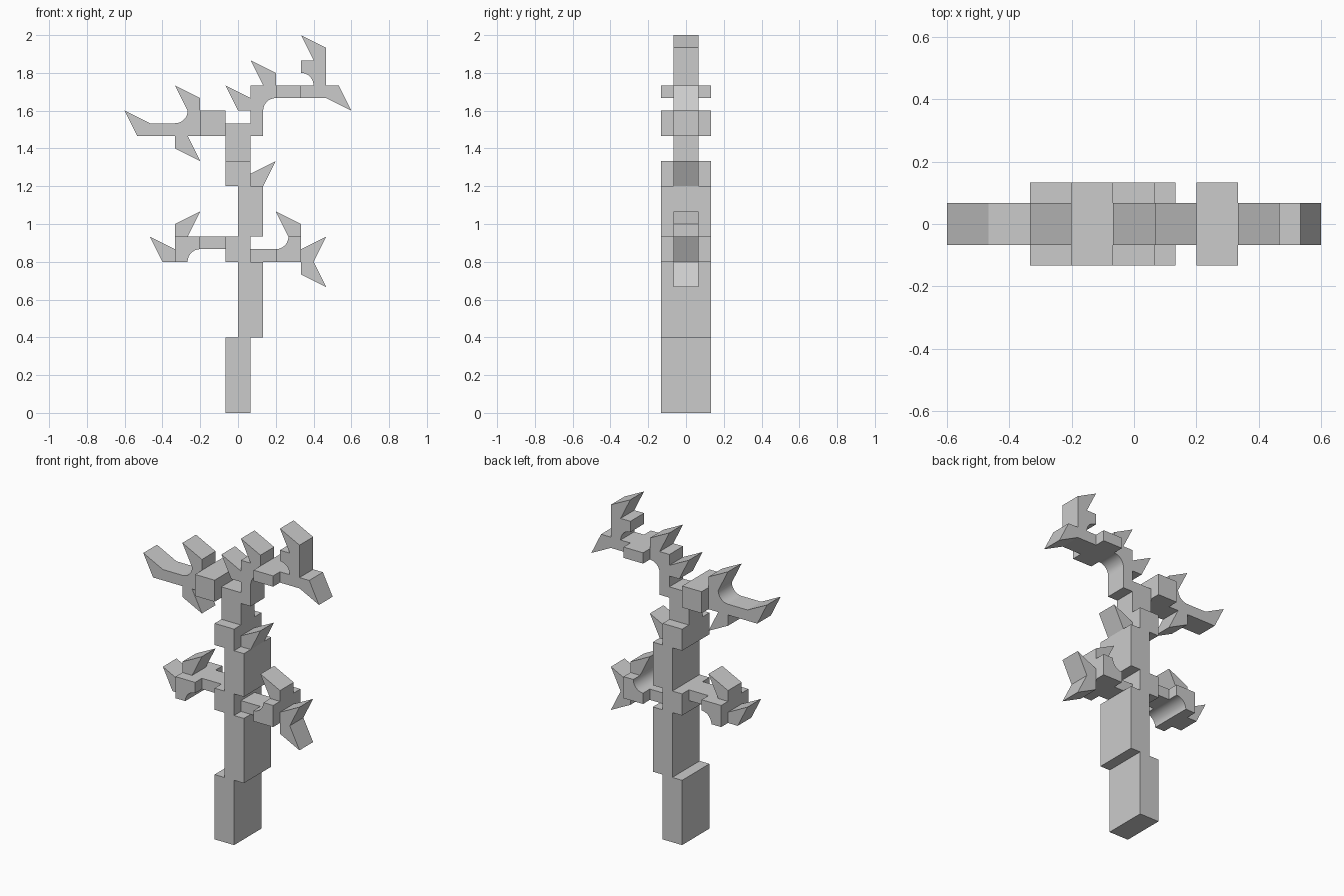
import bpy, bmesh, math

if "Cube" in bpy.data.objects:
    bpy.data.objects.remove(bpy.data.objects["Cube"])

U = 1 / 15          # building module
ARC = 12            # segments per quarter arch


def prism(name, pts, half):
    """Extrude an x-z outline (in modules) from y=-half to y=+half."""
    bm = bmesh.new()
    front = bm.faces.new([bm.verts.new((x * U, -half * U, z * U)) for x, z in pts])
    ext = bmesh.ops.extrude_face_region(bm, geom=[front])["geom"]
    bmesh.ops.translate(bm, vec=(0, 2 * half * U, 0),
                        verts=[v for v in ext if isinstance(v, bmesh.types.BMVert)])
    bmesh.ops.recalc_face_normals(bm, faces=bm.faces)
    me = bpy.data.meshes.new(name)
    bm.to_mesh(me)
    bm.free()
    ob = bpy.data.objects.new(name, me)
    bpy.context.collection.objects.link(ob)
    return ob


def box(name, x0, x1, z0, z1, half):
    prism(name, [(x0, z0), (x1, z0), (x1, z1), (x0, z1)], half)


def arch(name, cx, cz, sx, sz, half):
    """2x2 block spreading in (sx, sz) from corner (cx, cz), quarter circle cut there."""
    pts = [(cx + sx, cz), (cx + 2 * sx, cz), (cx + 2 * sx, cz + 2 * sz),
           (cx, cz + 2 * sz), (cx, cz + sz)]
    for i in range(1, ARC):
        a = math.pi / 2 * (1 - i / ARC)
        pts.append((cx + sx * math.cos(a), cz + sz * math.sin(a)))
    ob = prism(name, pts, half)
    bpy.ops.object.select_all(action="DESELECT")
    ob.select_set(True)
    bpy.context.view_layer.objects.active = ob
    bpy.ops.object.shade_smooth_by_angle(angle=math.radians(30))


def thorn(name, x, z, sx, sz):
    """Pointed twig: square root corner (x, z), tip 2 modules away in (-sx, sz)."""
    prism(name, [(x, z), (x, z + sz), (x - 2 * sx, z + 2 * sz), (x - sx, z)], 1)


# Trunk, staggered blocks
for i, (x0, z0, z1, half) in enumerate([(-1, 0, 6, 2), (0, 6, 12, 2), (-1, 12, 14, 2),
                                        (0, 14, 18, 2), (-1, 18, 20, 2), (-1, 20, 23, 1)]):
    box(f"trunk_{i}", x0, x0 + 2, z0, z1, half)

# Straight branch pieces
for name, *dims in [
    ("low_left_branch", -3, -1, 13, 14, 1),
    ("low_right_branch", 1, 3, 12, 13, 1),
    ("high_left_block", -3, -1, 22, 24, 2),
    ("high_left_branch", -7, -5, 22, 23, 1),
    ("high_right_stem", 1, 2, 22, 24, 1),
    ("high_right_block", 3, 5, 25, 26, 2),
    ("high_right_branch", 5, 7, 25, 26, 1),
]:
    box(name, *dims)

# Curved branch joints
arch("low_left_joint", -3, 12, -1, 1, 2)
arch("low_right_joint", 3, 14, 1, -1, 2)
arch("high_left_joint", -5, 24, 1, -1, 1)
arch("high_right_joint", 3, 24, -1, 1, 1)
arch("top_joint", 5, 26, 1, 1, 1)

# Pointed twigs
for i, t in enumerate([(-5, 14, -1, 1), (-5, 12, 1, 1), (5, 14, 1, 1), (5, 12, -1, 1),
                       (5, 12, -1, -1), (1, 18, -1, 1), (-5, 22, -1, -1), (-3, 24, 1, 1),
                       (-7, 22, 1, 1), (1, 24, 1, 1), (3, 26, 1, 1), (7, 28, 1, 1),
                       (7, 26, -1, -1)]):
    thorn(f"twig_{i}", *t)
